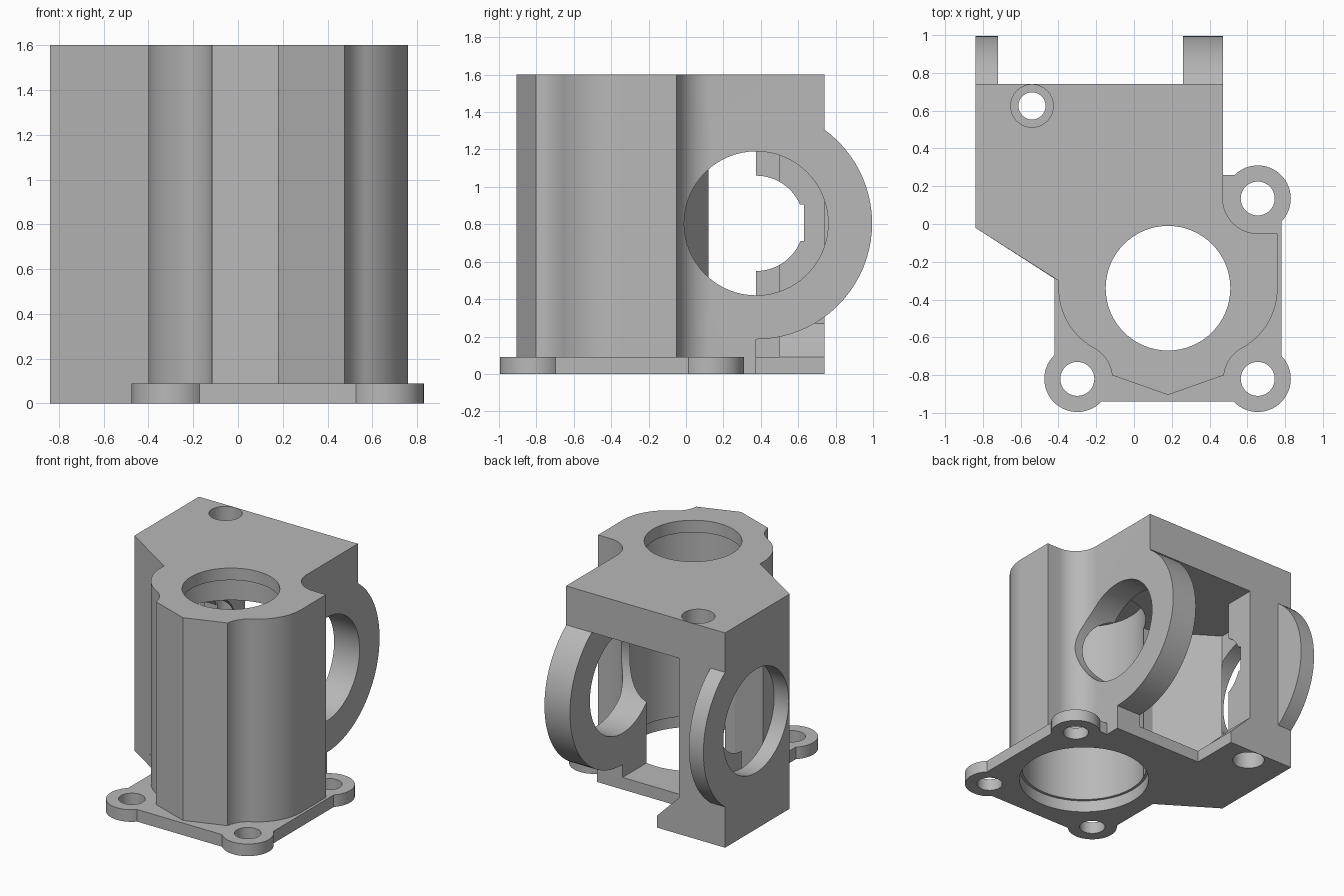
import bpy, bmesh, math
from mathutils import Vector

cube = bpy.data.objects.get("Cube")
if cube:
    bpy.data.objects.remove(cube, do_unlink=True)

grey = bpy.data.materials.new("light grey plastic")
grey.use_nodes = True
colour = (0.48, 0.48, 0.48, 1)
grey.diffuse_color = colour
grey.node_tree.nodes["Principled BSDF"].inputs["Base Color"].default_value = colour


def arc(cx, cy, r, a0, a1, n=20):
    """Points along an arc, angles in degrees."""
    angles = [math.radians(a0 + (a1 - a0) * i / n) for i in range(n + 1)]
    return [(cx + r * math.cos(a), cy + r * math.sin(a)) for a in angles]


PLACE = {"x": lambda u, v, w: (w, u, v),
         "y": lambda u, v, w: (u, w, v),
         "z": lambda u, v, w: (u, v, w)}


def prism(name, points, lo, hi, axis="z"):
    """Extrude a closed outline along an axis."""
    bm = bmesh.new()
    put = PLACE[axis]
    face = bm.faces.new([bm.verts.new(put(u, v, lo)) for u, v in points])
    new = bmesh.ops.extrude_face_region(bm, geom=[face])["geom"]
    verts = [g for g in new if isinstance(g, bmesh.types.BMVert)]
    bmesh.ops.translate(bm, verts=verts, vec=Vector(put(0, 0, hi - lo)))
    bmesh.ops.recalc_face_normals(bm, faces=bm.faces)
    mesh = bpy.data.meshes.new(name)
    bm.to_mesh(mesh)
    bm.free()
    mesh.materials.append(grey)
    ob = bpy.data.objects.new(name, mesh)
    bpy.context.collection.objects.link(ob)
    return ob


def rod(name, cx, cy, r, lo, hi, axis="z", n=64):
    return prism(name, arc(cx, cy, r, 0, 360, n)[:-1], lo, hi, axis)


def rect(u0, u1, v0, v1):
    return [(u0, v0), (u1, v0), (u1, v1), (u0, v1)]


def combine(target, tool, operation):
    """Apply a boolean and discard the tool."""
    mod = target.modifiers.new(operation, "BOOLEAN")
    mod.operation, mod.object, mod.solver = operation, tool, "EXACT"
    bpy.context.view_layer.objects.active = target
    bpy.ops.object.modifier_apply(modifier=mod.name)
    bpy.data.objects.remove(tool, do_unlink=True)


def add(tool):
    combine(body, tool, "UNION")


def cut(tool):
    combine(body, tool, "DIFFERENCE")


TUBE = (0.18, -0.34)
SCREWS = [(-0.3, -0.82), (0.655, -0.82), (0.655, 0.135)]
AXLE = (0.375, 0.805)
COLUMN_SCREW = (-0.54, 0.625)

# Tower: half of the pointed nose, mirrored, then the back block
half = arc(-0.038, -0.34, 0.362, 180, 241) + arc(-0.3, -0.82, 0.185, 61, 6)[1:]
nose = half + [(0.18, -0.905)] + [(0.36 - x, y) for x, y in reversed(half)]
outline = ([(-0.84, 0.74), (-0.84, -0.02), (-0.4, -0.3)] + nose + [(0.76, -0.05)]
           + arc(0.655, 0.135, 0.185, 270, 180) + [(0.47, 0.74)])
body = prism("bracket_body", outline, 0, 1.6)

# Inner chamber, leaving the rear column, and the open rear corner
cut(prism("chamber", [(-0.72, 0.5), (-0.72, 0.12), (-0.3, -0.15), (0.26, -0.15),
                      (0.26, 1), (-0.46, 1), (-0.46, 0.5)], 0.09, 1.31))
cut(prism("rear_opening", rect(-0.28, 0.6, 0.375, 1), -0.1, 1.31))

# Flange with three screw lobes
flange = prism("flange", [(-0.84, -0.02), (-0.42, -0.29), (-0.42, -0.82), (-0.3, -0.94),
                          (0.655, -0.94), (0.78, -0.82), (0.78, 0.135), (0.655, 0.26),
                          (0.47, 0.26), (0.4, 0.26), (-0.5, 0.26)], 0, 0.09)
for x, y in SCREWS:
    combine(flange, rod("lobe", x, y, 0.175, 0, 0.09), "UNION")
add(flange)

# Rounded axle cheeks that stand out of the back
cheek = [(0.3, AXLE[1] - 0.62)] + arc(*AXLE, 0.62, -90, 90, 40) + [(0.3, AXLE[1] + 0.62)]
add(prism("left_cheek", cheek, 0.26, 0.47, "x"))
right_cheek = arc(*AXLE, 0.62, -90, 90, 40)
add(prism("right_cheek", right_cheek, -0.84, -0.72, "x"))

# Sloped foot of the column
add(prism("column_foot", [(-0.6, 0.04), (-0.28, 0.04), (-0.28, 0.09), (-0.46, 0.27),
                          (-0.6, 0.27)], 0.5, 0.74, "y"))

# Main vertical bore with a lip at the top
cut(rod("tube_bore", *TUBE, 0.44, 0.05, 1.51))
cut(rod("lower_bore", *TUBE, 0.46, -0.1, 0.09))
cut(rod("top_hole", *TUBE, 0.33, 1.4, 1.7))

# Axle bores through the cheeks and the column
cut(rod("left_axle_hole", *AXLE, 0.385, 0.2, 0.6, "x"))
cut(rod("right_axle_hole", *AXLE, 0.385, -1, -0.72, "x"))
cut(rod("column_axle_hole", *AXLE, 0.255, -0.75, -0.4, "x"))
cut(prism("column_slot", rect(0.4, 0.63, 0.71, 0.905), -0.75, -0.4, "x"))

# Screw holes
for x, y in SCREWS:
    cut(rod("flange_hole", x, y, 0.09, -0.1, 0.2, n=40))
cut(rod("column_hole", *COLUMN_SCREW, 0.072, -0.1, 1.7, n=40))
for lo, hi in ((1.45, 1.7), (-0.1, 0.15)):
    cut(rod("counterbore", *COLUMN_SCREW, 0.113, lo, hi, n=40))

# Smooth curves, sharp corners
bpy.ops.object.select_all(action="DESELECT")
body.select_set(True)
bpy.context.view_layer.objects.active = body
bpy.ops.object.shade_smooth_by_angle(angle=math.radians(18))
